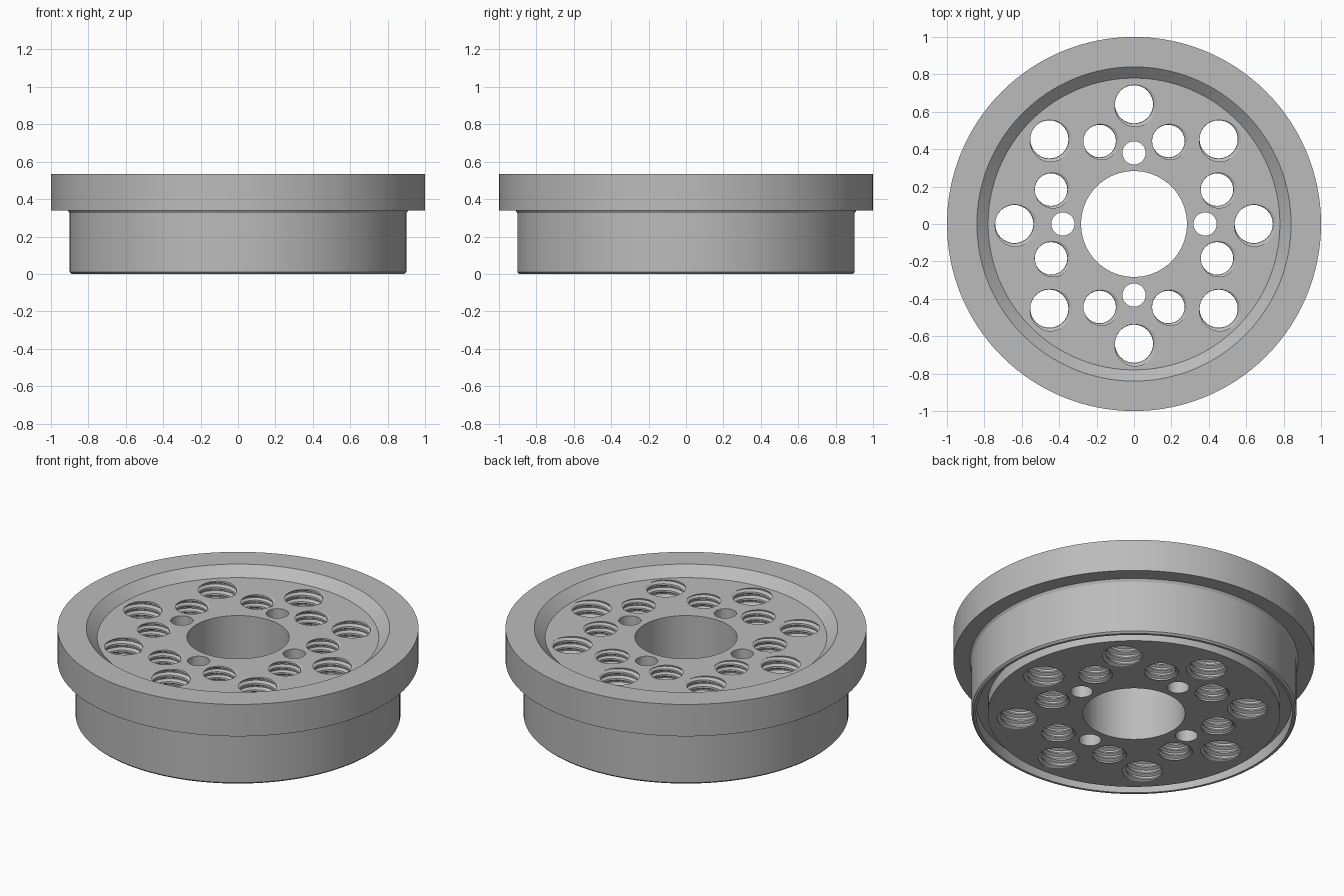
import bpy, bmesh
from math import sin, cos, pi, radians

if "Cube" in bpy.data.objects:
    bpy.data.objects.remove(bpy.data.objects["Cube"], do_unlink=True)

steel = bpy.data.materials.new("steel grey")
steel.use_nodes = True
GREY = (0.5, 0.5, 0.5, 1)
steel.diffuse_color = GREY
steel.node_tree.nodes["Principled BSDF"].inputs["Base Color"].default_value = GREY


def make_object(name, bm):
    bmesh.ops.recalc_face_normals(bm, faces=bm.faces)
    mesh = bpy.data.meshes.new(name)
    bm.to_mesh(mesh)
    bm.free()
    mesh.materials.append(steel)
    obj = bpy.data.objects.new(name, mesh)
    bpy.context.collection.objects.link(obj)
    return obj


def lathe(bm, profile, n=128):
    """Revolve a closed (radius, height) outline around z."""
    rings = [[bm.verts.new((r * cos(2 * pi * i / n), r * sin(2 * pi * i / n), z))
              for r, z in profile] for i in range(n)]
    m = len(profile)
    for i in range(n):
        a, b = rings[i], rings[(i + 1) % n]
        for j in range(m):
            k = (j + 1) % m
            bm.faces.new((a[j], b[j], b[k], a[k]))


def threaded_rod(bm, x, y, minor, depth, pitch, n=32, low=-0.1, high=0.6):
    """Closed helical rod whose crests cut the thread grooves."""
    radii = [minor, minor + depth * 0.1, minor + depth, minor + depth * 0.9]
    s = len(radii)
    rows = s * round((high - low) / pitch)
    cols = []
    for i in range(n):
        a = 2 * pi * i / n
        extra = s if i == 0 else 0
        cols.append([bm.verts.new((x + radii[j % s] * cos(a), y + radii[j % s] * sin(a),
                                   low + pitch * (j / s + i / n)))
                     for j in range(rows + extra + 1)])
    for i in range(n):
        shift = s if i == n - 1 else 0
        a, b = cols[i], cols[(i + 1) % n]
        for j in range(rows):
            bm.faces.new((a[j], b[j + shift], b[j + shift + 1], a[j + 1]))
    # end caps, fanned from a centre point
    bottom = [c[0] for c in cols] + cols[0][s:0:-1]
    top = [c[rows] for c in cols] + cols[0][rows + s:rows:-1]
    for loop, z in ((bottom, low - 0.05), (top, high + 0.1)):
        centre = bm.verts.new((x, y, z))
        for p, q in zip(loop, loop[1:] + loop[:1]):
            bm.faces.new((p, q, centre))


# Flanged disc: bore, bottom seal groove, body, flange, dished top
bm = bmesh.new()
lathe(bm, [(0.283, 0), (0.81, 0), (0.81, 0.07), (0.875, 0.07), (0.875, 0),
           (0.89, 0), (0.9, 0.01), (0.9, 0.325), (0.91, 0.34), (1, 0.34),
           (1, 0.535), (0.84, 0.535), (0.78, 0.48), (0.283, 0.48)])
disc = make_object("flanged_disc", bm)

# Hole cutter: two rings of threaded holes and four plain dowel holes
bm = bmesh.new()
for k in range(8):
    a = radians(45 * k)
    threaded_rod(bm, 0.64 * cos(a), 0.64 * sin(a), 0.102, 0.02, 0.04)
    a += radians(22.5)
    threaded_rod(bm, 0.48 * cos(a), 0.48 * sin(a), 0.087, 0.017, 0.035)
for k in range(4):
    a = radians(90 * k)
    rod = bmesh.ops.create_cone(bm, cap_ends=True, segments=32, radius1=0.062,
                                radius2=0.062, depth=1)
    bmesh.ops.translate(bm, verts=rod["verts"],
                        vec=(0.38 * cos(a), 0.38 * sin(a), 0.25))
cutter = make_object("hole_cutter", bm)
cutter.hide_render = True

cut = disc.modifiers.new("holes", "BOOLEAN")
cut.operation = "DIFFERENCE"
cut.solver = "MANIFOLD"
cut.object = cutter
bpy.ops.object.select_all(action="DESELECT")
bpy.context.view_layer.objects.active = disc
disc.select_set(True)
bpy.ops.object.modifier_apply(modifier=cut.name)
bpy.data.objects.remove(cutter, do_unlink=True)
bpy.ops.object.shade_smooth_by_angle(angle=radians(25))
